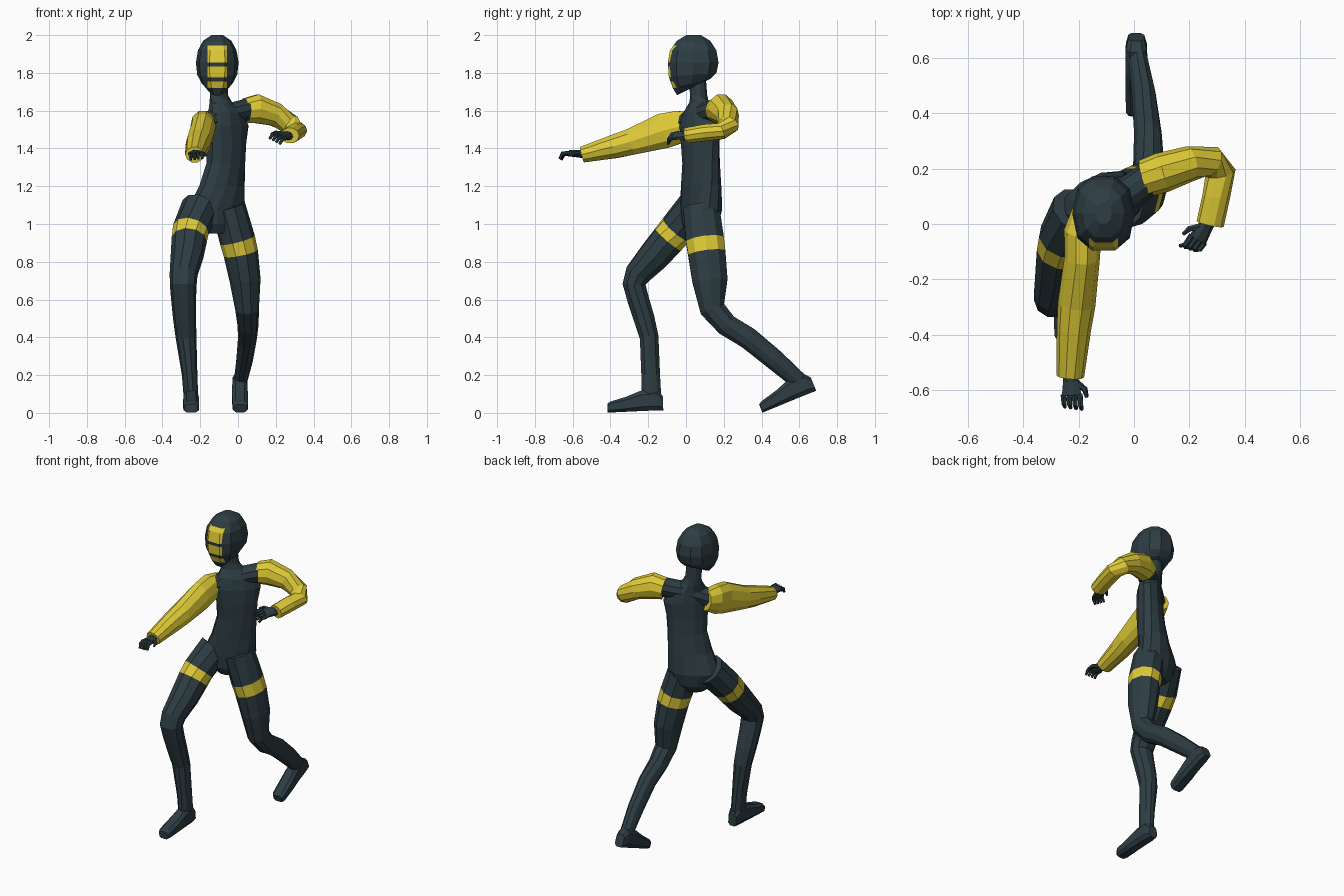
import bpy, bmesh, math
from mathutils import Vector as V


def material(name, rgb):
    m = bpy.data.materials.new(name)
    m.diffuse_color = (*rgb, 1)
    return m


DARK = material("dark slate", (0.027, 0.047, 0.056))
YELLOW = material("yellow", (0.74, 0.60, 0.038))


def loft(name, rings, sides=10, mat=DARK, power=1.0, band=None):
    """Skin rings of (centre, half axis u, half axis v); band = yellow segment index."""
    bm = bmesh.new()
    soft = lambda c: math.copysign(abs(c) ** power, c)
    loops = []
    for c, u, v in rings:
        angles = [(i + 0.5) * math.tau / sides for i in range(sides)]
        loops.append([bm.verts.new(c + u * soft(math.sin(a)) + v * soft(math.cos(a)))
                      for a in angles])
    for k in range(len(loops) - 1):
        for i in range(sides):
            j = (i + 1) % sides
            f = bm.faces.new((loops[k][i], loops[k][j], loops[k + 1][j], loops[k + 1][i]))
            f.material_index = int(k == band)
    bm.faces.new(loops[0])
    bm.faces.new(loops[-1])
    bmesh.ops.recalc_face_normals(bm, faces=bm.faces)
    me = bpy.data.meshes.new(name)
    bm.to_mesh(me)
    bm.free()
    me.materials.append(mat)
    if band is not None:
        me.materials.append(YELLOW)
    ob = bpy.data.objects.new(name, me)
    bpy.context.collection.objects.link(ob)
    return ob


def tube(name, points, ref, **kw):
    """Limb through (x, y, z, radius across, radius along ref)."""
    p = [V(q[:3]) for q in points]
    rings = []
    for i, q in enumerate(points):
        d1 = (p[i] - p[i - 1]).normalized() if i else V()
        d2 = (p[i + 1] - p[i]).normalized() if i < len(p) - 1 else V()
        t = (d1 + d2).normalized()
        u = t.cross(V(ref)).normalized()
        rings.append((p[i], u * q[3], u.cross(t) * q[4]))
    return loft(name, rings, **kw)


X, Y, Z = (1, 0, 0), (0, 1, 0), (0, 0, 1)

# Torso and neck: z, centre x, centre y, half width, half depth, twist
torso = [(0.95, -0.11, 0.07, 0.07, 0.06, 25), (1.00, -0.115, 0.075, 0.13, 0.09, 25),
         (1.08, -0.115, 0.08, 0.16, 0.10, 25), (1.20, -0.085, 0.08, 0.135, 0.09, 35),
         (1.32, -0.065, 0.08, 0.12, 0.083, 40), (1.42, -0.06, 0.075, 0.125, 0.08, 43),
         (1.52, -0.06, 0.075, 0.145, 0.076, 43), (1.59, -0.065, 0.075, 0.115, 0.065, 43),
         (1.64, -0.09, 0.07, 0.065, 0.052, 30), (1.68, -0.10, 0.067, 0.05, 0.047, 0),
         (1.77, -0.105, 0.06, 0.05, 0.047, 0)]
loft("torso", [(V((x, y, z)),
                V((math.cos(math.radians(r)), math.sin(math.radians(r)), 0)) * a,
                V((-math.sin(math.radians(r)), math.cos(math.radians(r)), 0)) * b)
               for z, x, y, a, b, r in torso], sides=12)
tube("shoulders", [(-0.18, -0.01, 1.525, 0.06, 0.06), (-0.08, 0.07, 1.575, 0.06, 0.055),
                   (0.07, 0.175, 1.61, 0.06, 0.06)], Z)

# Head: z, centre y, half width, half depth, rise towards the back
head_rings = [(1.715, 0.02, 0.045, 0.07, 0.035), (1.745, 0.03, 0.082, 0.105, 0.025),
              (1.79, 0.035, 0.106, 0.132, 0.01), (1.855, 0.038, 0.113, 0.14, 0),
              (1.92, 0.038, 0.102, 0.128, 0), (1.97, 0.04, 0.075, 0.092, 0),
              (2.0, 0.04, 0.03, 0.04, 0)]
head = loft("head", [(V((-0.11, y, z)), V((a, 0, 0)), V((0, b, t)))
                     for z, y, a, b, t in head_rings], power=0.85)

# Face bars: cut into the head and coloured by position
bars = [(1.855, 1.945), (1.775, 1.835), (1.72, 1.755)]
bm = bmesh.new()
bm.from_mesh(head.data)
cuts = [(V((0, 0, z)), Z) for bar in bars for z in bar]
cuts += [(V((x, 0, 0)), X) for x in (-0.162, -0.058)]
for co, no in cuts:
    bmesh.ops.bisect_plane(bm, geom=bm.verts[:] + bm.edges[:] + bm.faces[:],
                           plane_co=co, plane_no=no)
for f in bm.faces:
    c = f.calc_center_median()
    if c.y < -0.01 and abs(c.x + 0.11) < 0.052 and any(a < c.z < b for a, b in bars):
        f.material_index = 1
bm.to_mesh(head.data)
bm.free()
head.data.materials.append(YELLOW)

# Sleeves
tube("right_sleeve", [(-0.165, 0.04, 1.53, 0.06, 0.065), (-0.185, -0.03, 1.515, 0.068, 0.09),
                      (-0.187, -0.12, 1.493, 0.064, 0.098), (-0.207, -0.29, 1.435, 0.068, 0.073),
                      (-0.217, -0.38, 1.41, 0.062, 0.066), (-0.23, -0.55, 1.367, 0.05, 0.044)],
     Z, mat=YELLOW)
tube("left_sleeve", [(0.04, 0.165, 1.60, 0.068, 0.068), (0.10, 0.185, 1.61, 0.073, 0.08),
                     (0.20, 0.217, 1.578, 0.064, 0.065), (0.28, 0.225, 1.525, 0.058, 0.055),
                     (0.312, 0.185, 1.492, 0.056, 0.047), (0.297, 0.10, 1.483, 0.05, 0.047),
                     (0.275, 0.0, 1.468, 0.05, 0.043)], Z, mat=YELLOW)

# Legs with a yellow thigh band
tube("right_leg", [(-0.20, 0.05, 1.09, 0.10, 0.10), (-0.25, -0.05, 0.97, 0.097, 0.095),
                   (-0.258, -0.095, 0.918, 0.094, 0.092), (-0.27, -0.17, 0.83, 0.087, 0.086),
                   (-0.288, -0.255, 0.735, 0.074, 0.072), (-0.29, -0.275, 0.68, 0.071, 0.064),
                   (-0.288, -0.253, 0.60, 0.066, 0.06), (-0.283, -0.222, 0.50, 0.061, 0.058),
                   (-0.275, -0.195, 0.40, 0.055, 0.052), (-0.256, -0.187, 0.20, 0.041, 0.052),
                   (-0.248, -0.183, 0.06, 0.038, 0.056)], Y, band=1)
tube("left_leg", [(-0.05, 0.08, 1.09, 0.09, 0.10), (-0.003, 0.10, 0.915, 0.095, 0.106),
                  (0.015, 0.11, 0.845, 0.092, 0.104), (0.038, 0.127, 0.70, 0.082, 0.098),
                  (0.048, 0.14, 0.55, 0.063, 0.07), (0.053, 0.215, 0.465, 0.056, 0.062),
                  (0.05, 0.33, 0.395, 0.05, 0.06), (0.035, 0.47, 0.28, 0.044, 0.056),
                  (0.015, 0.59, 0.175, 0.036, 0.048), (0.01, 0.63, 0.13, 0.034, 0.042)], Y, band=1)


# Feet: box-like loft standing on a line from heel to toe
def foot(name, heel, toe):
    heel, toe = V(heel), V(toe)
    n = V(X).cross(heel - toe).normalized()
    rings = []
    for t, w, h in [(0, 0.03, 0.04), (0.1, 0.04, 0.058), (0.4, 0.042, 0.056),
                    (0.65, 0.044, 0.042), (0.95, 0.042, 0.03), (1, 0.034, 0.024)]:
        rings.append((heel.lerp(toe, t) + n * h, V((w, 0, 0)), n * h))
    loft(name, rings, sides=8, power=0.6)


foot("right_foot", (-0.25, -0.12, 0.012), (-0.247, -0.415, 0.0))
foot("left_foot", (0.008, 0.69, 0.115), (0.012, 0.405, 0.0))


# Hands: palm, four curled fingers and a thumb
def hand(side, wrist, forward, thumb, curl):
    w, f, c = V(wrist), V(forward).normalized(), V(curl).normalized()
    s = V(thumb)
    s = (s - f * s.dot(f)).normalized()
    c = (c - f * c.dot(f) - s * c.dot(s)).normalized()
    tube(side + "_palm", [(*w, 0.026, 0.024), (*(w + f * 0.035), 0.03, 0.02),
                          (*(w + f * 0.085), 0.038, 0.017)], c, sides=8)
    for i in range(4):
        a = w + f * 0.08 + s * (i - 1.5) * 0.02
        b = a + f * (0.03 + 0.004 * i) + c * 0.006
        tube(f"{side}_finger_{i + 1}", [(*a, 0.011, 0.011), (*b, 0.01, 0.01),
                                        (*(b + f * 0.012 + c * 0.03), 0.007, 0.007)], s, sides=6)
    a = w + f * 0.04 + s * 0.02
    b = a + f * 0.025 + s * 0.028 + c * 0.008
    tube(side + "_thumb", [(*a, 0.013, 0.013), (*b, 0.011, 0.011),
                           (*(b + f * 0.028 + s * 0.005 + c * 0.01), 0.007, 0.007)], c, sides=6)


hand("right", (-0.23, -0.535, 1.37), (0.06, -1, 0.06), (1, 0, 0.1), (0.1, 0, -1))
hand("left", (0.272, 0.015, 1.468), (-0.5, -0.85, 0.0), (-0.75, 0.4, 0.45), (-0.5, 0.2, -0.8))
